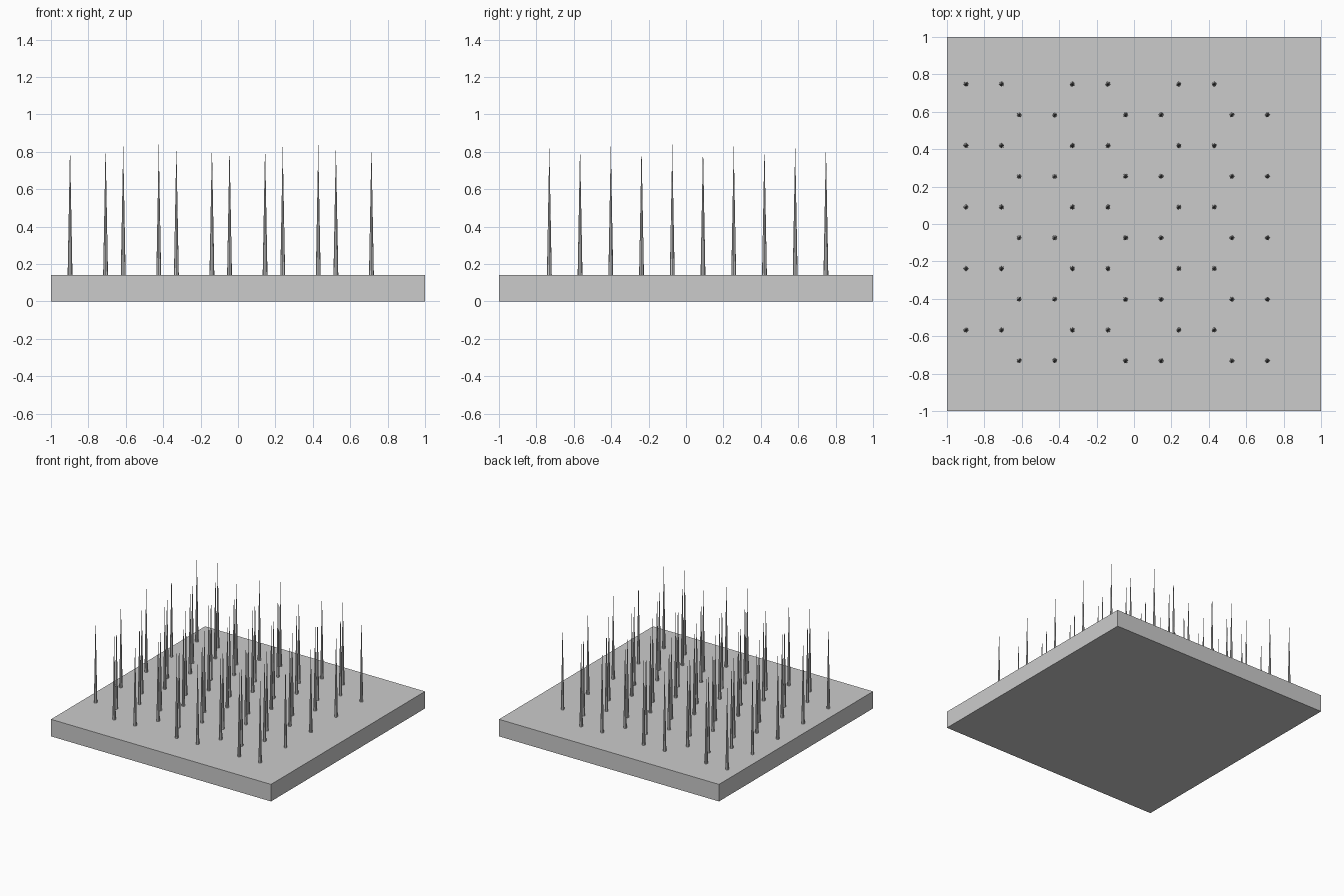
import bpy

cube = bpy.data.objects.get("Cube")
if cube:
    bpy.data.objects.remove(cube, do_unlink=True)

grey = bpy.data.materials.new("plain grey")
grey.use_nodes = True
colour = (0.6, 0.6, 0.6, 1)
grey.diffuse_color = colour
grey.node_tree.nodes["Principled BSDF"].inputs["Base Color"].default_value = colour

SLAB_TOP = 0.14
SPIKE_TIP = 0.84
SPIKE_RADIUS = 0.013

# Square base slab
bpy.ops.mesh.primitive_cube_add(size=1, location=(0, 0, SLAB_TOP / 2))
slab = bpy.context.object
slab.name = "base_slab"
slab.scale = (2, 2, SLAB_TOP)
slab.data.materials.append(grey)

# One slender spike, shared by every position
bpy.ops.mesh.primitive_cone_add(vertices=8, radius1=SPIKE_RADIUS, radius2=0,
                                depth=SPIKE_TIP - SLAB_TOP)
spike = bpy.context.object
spike.name = "spike"
spike.data.materials.append(grey)

# Honeycomb layout: pairs of spikes, alternate rows shifted by half a period
PAIR_GAP = 0.19
PERIOD = 0.5685
ROW_STEP = 0.1643
spots = [(-0.898 + row % 2 * PERIOD / 2 + pair * PERIOD + side * PAIR_GAP,
          0.748 - row * ROW_STEP)
         for row in range(10) for pair in range(3) for side in range(2)]

for i, (x, y) in enumerate(spots):
    part = spike if i == 0 else spike.copy()
    if i:
        bpy.context.collection.objects.link(part)
    part.name = f"spike_{i + 1}"
    part.location = (x, y, (SLAB_TOP + SPIKE_TIP) / 2)
